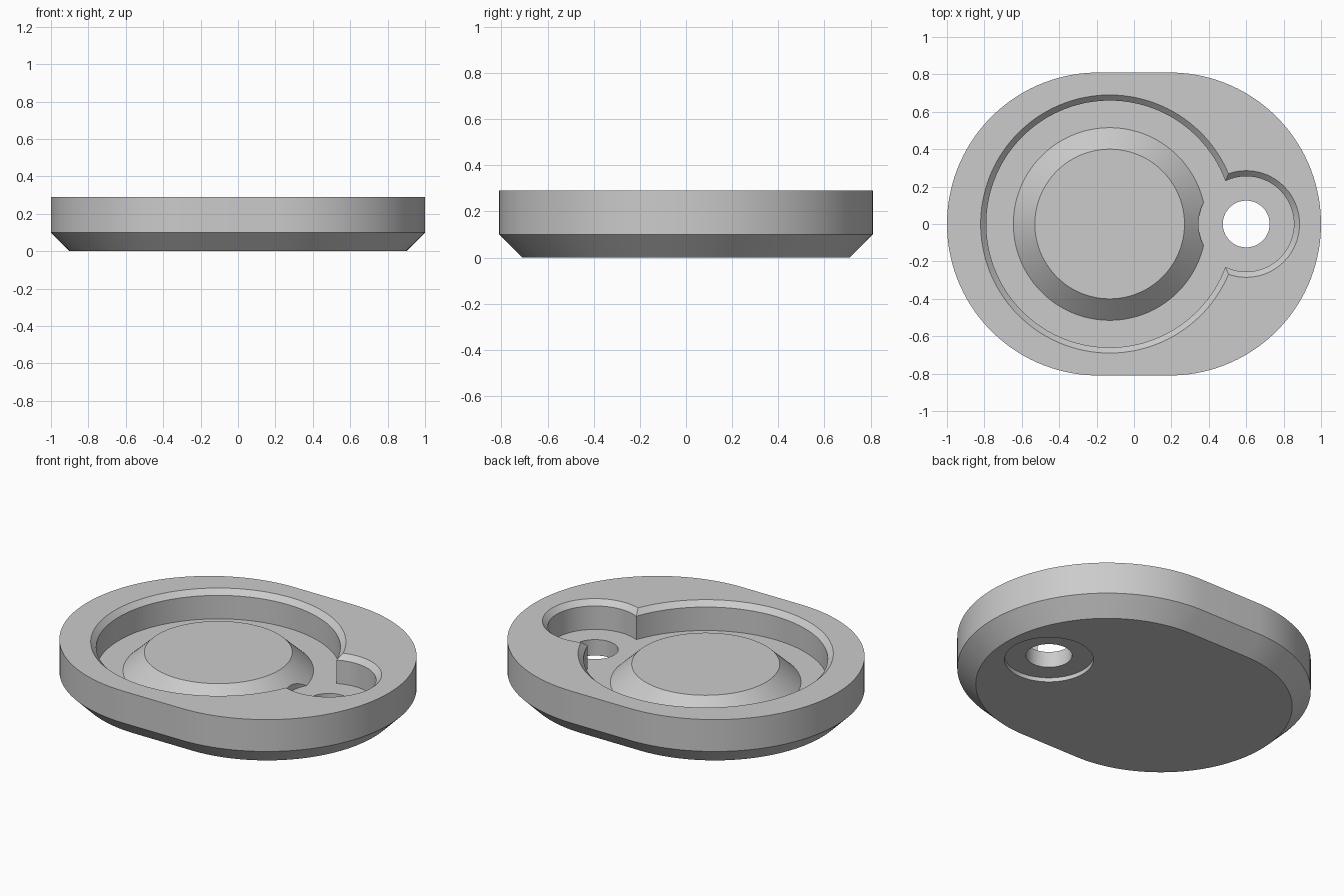
import bpy
import bmesh
from math import cos, sin, pi, radians

HEIGHT, FLOOR = 0.29, 0.12
MAIN_X, SMALL_X = -0.13, 0.6

cube = bpy.data.objects.get("Cube")
if cube:
    bpy.data.objects.remove(cube, do_unlink=True)

grey = bpy.data.materials.new("plain grey")
grey.use_nodes = True
grey.diffuse_color = (0.6, 0.6, 0.6, 1)
grey.node_tree.nodes["Principled BSDF"].inputs["Base Color"].default_value = grey.diffuse_color


def loft(name, profile, x=0.0, half_length=0.0, segments=128):
    """Stack rounded outlines of (radius, height) and cap both ends."""
    bm = bmesh.new()
    rings = []
    for radius, z in profile:
        ring = []
        for i in range(segments):
            a = 2 * pi * (i + 0.5) / segments
            shift = half_length if cos(a) > 0 else -half_length
            ring.append(bm.verts.new((x + shift + radius * cos(a), radius * sin(a), z)))
        rings.append(ring)
    for low, high in zip(rings, rings[1:]):
        for i in range(segments):
            j = (i + 1) % segments
            bm.faces.new((low[i], low[j], high[j], high[i]))
    bm.faces.new(rings[0][::-1])
    bm.faces.new(rings[-1])
    bmesh.ops.recalc_face_normals(bm, faces=bm.faces)
    mesh = bpy.data.meshes.new(name)
    bm.to_mesh(mesh)
    bm.free()
    mesh.materials.append(grey)
    obj = bpy.data.objects.new(name, mesh)
    bpy.context.collection.objects.link(obj)
    return obj


# Rounded tray body with a chamfered underside
body = loft("tray_body", [(0.71, 0), (0.81, 0.1), (0.81, HEIGHT)], half_length=0.19)

# Large round pocket that leaves a raised centre boss standing
main_pocket = loft("main_pocket_cutter", [
    (0.4, 0.228), (0.515, FLOOR), (0.66, FLOOR), (0.66, 0.26), (0.7, 0.3)], MAIN_X)
# Small side pocket that also nicks the boss
small_pocket = loft("small_pocket_cutter", [
    (0.255, FLOOR), (0.255, 0.26), (0.295, 0.3)], SMALL_X)
# Through hole with a shallow round recess underneath
hole = loft("hole_cutter", [
    (0.24, -0.1), (0.24, 0.025), (0.125, 0.025), (0.125, 0.2)], SMALL_X)

bpy.ops.object.select_all(action="DESELECT")
body.select_set(True)
bpy.context.view_layer.objects.active = body
for cutter in (main_pocket, small_pocket, hole):
    cutter.hide_render = True
    cut = body.modifiers.new(cutter.name, "BOOLEAN")
    cut.operation = "DIFFERENCE"
    cut.solver = "EXACT"
    cut.object = cutter
    bpy.ops.object.modifier_apply(modifier=cut.name)
    bpy.data.objects.remove(cutter, do_unlink=True)

bpy.ops.object.shade_smooth_by_angle(angle=radians(25))
